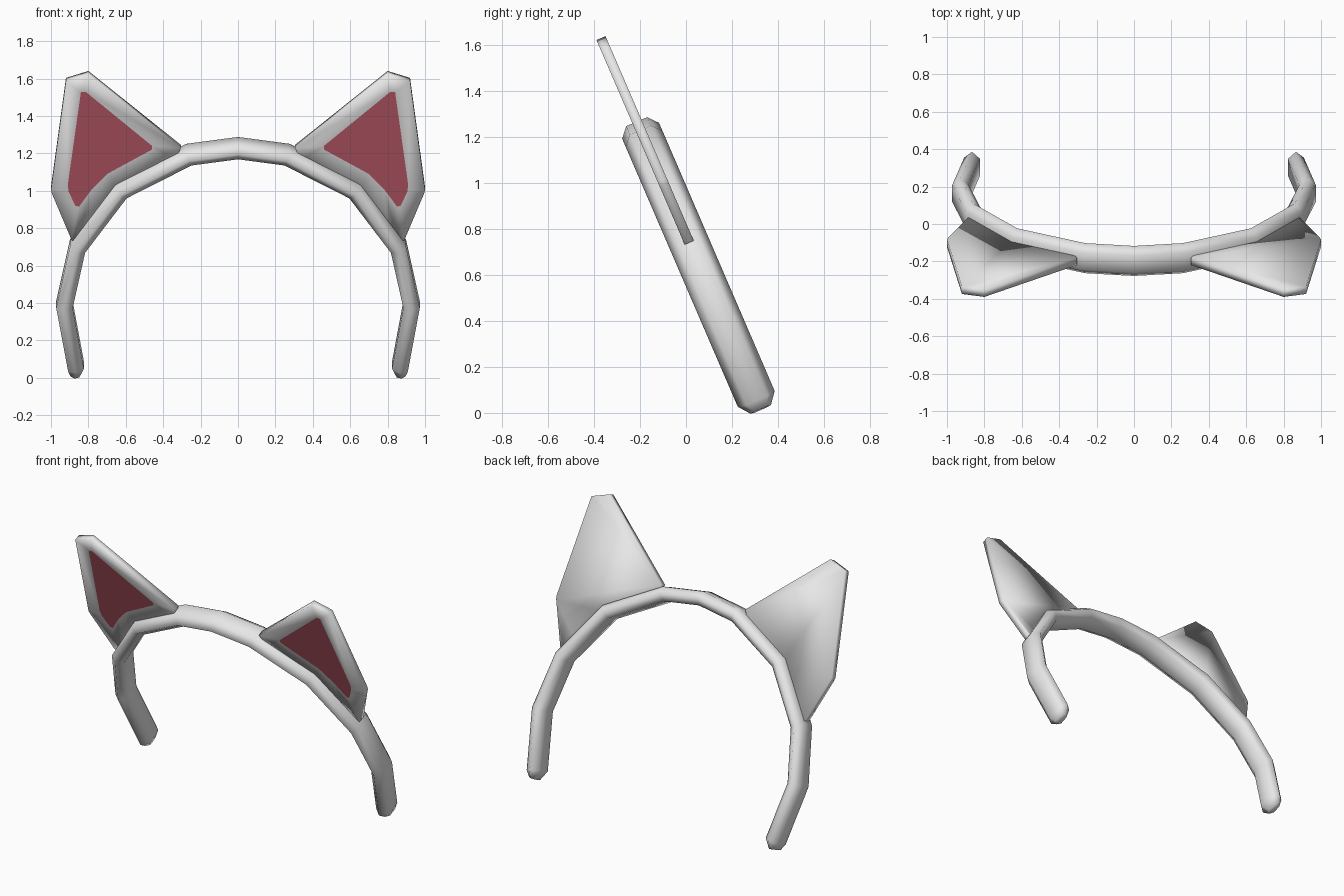
import bpy, bmesh, math
from mathutils import Vector

if "Cube" in bpy.data.objects:
    bpy.data.objects.remove(bpy.data.objects["Cube"])

TILT = math.atan2(0.396, 0.918)     # the whole band leans forward
C, S = math.cos(TILT), math.sin(TILT)
MID = 0.305                         # middle of the band width, across the plane


def place(x, u, n):
    """Point at x, height u in the leaning plane, depth n across it."""
    return Vector((x, C * n - S * u, S * n + C * u))


def material(name, rgb):
    m = bpy.data.materials.new(name)
    m.diffuse_color = (*rgb, 1)
    m.use_nodes = True
    m.node_tree.nodes["Principled BSDF"].inputs["Base Color"].default_value = m.diffuse_color
    return m


def finish(bm, name, mats):
    bmesh.ops.recalc_face_normals(bm, faces=bm.faces)
    for f in bm.faces:
        f.smooth = True
    me = bpy.data.meshes.new(name)
    bm.to_mesh(me)
    bm.free()
    for m in mats:
        me.materials.append(m)
    ob = bpy.data.objects.new(name, me)
    bpy.context.collection.objects.link(ob)
    return ob


white = material("soft white", (0.8, 0.8, 0.8))
pink = material("dusty pink", (0.53, 0.11, 0.15))

# Headband: flattened hexagon swept along an arch, ends tapered
half = [(0.262, 1.168), (0.625, 0.968), (0.858, 0.635), (0.928, 0.295),
        (0.866, -0.065), (0.872, -0.115)]
path = [Vector((-x, u)) for x, u in reversed(half)] + [Vector((0, 1.206))]
path += [Vector(p) for p in half]
section = [(-0.0875, 0), (-0.05, 0.043), (0.05, 0.043),
           (0.0875, 0), (0.05, -0.043), (-0.05, -0.043)]
bm = bmesh.new()
rings = []
last = len(path) - 1
for i, p in enumerate(path):
    a = (p - path[max(i - 1, 0)]).normalized()
    b = (path[min(i + 1, last)] - p).normalized()
    if i in (1, last - 1):          # keep the foot square to the leg
        a = b = a if i > 1 else b
    t = (a + b).normalized()
    side = Vector((-t.y, t.x))
    mitre = 1 / max(0.5, t.dot(b if i < last else a))
    k = 0.55 if i in (0, last) else 1
    rings.append([bm.verts.new(place(p.x + side.x * r * k * mitre,
                                     p.y + side.y * r * k * mitre,
                                     MID + n * k)) for n, r in section])
for r0, r1 in zip(rings, rings[1:]):
    for j in range(6):
        bm.faces.new((r0[j], r0[j - 1], r1[j - 1], r1[j]))
bm.faces.new(rings[0])
bm.faces.new(rings[-1])
finish(bm, "headband", [white])

# Ears: thin plate whose front holds an inset pink panel
rim = [(0.80, 1.645), (0.92, 1.605), (1.0, 0.97), (0.995, 0.95), (0.89, 0.68),
       (0.86, 0.66), (0.80, 0.75), (0.64, 0.96), (0.34, 1.14), (0.305, 1.215)]
panel = [(0.815, 1.543), (0.84, 1.54), (0.91, 1.0), (0.905, 0.96),
         (0.87, 0.879), (0.85, 0.874), (0.78, 0.977), (0.70, 1.064),
         (0.46, 1.206), (0.46, 1.228)]
bm = bmesh.new()
back, front, inner = ([bm.verts.new(place(x, u, n)) for x, u in pts]
                      for pts, n in ((rim, 0.328), (rim, 0.285), (panel, 0.285)))
for j in range(len(rim)):
    for r0, r1 in ((back, front), (front, inner)):
        bm.faces.new((r0[j - 1], r0[j], r1[j], r1[j - 1]))
bm.faces.new(back)
bm.faces.new(inner).material_index = 1
ears = finish(bm, "ears", [white, pink])
ears.modifiers.new("mirror", "MIRROR").use_mirror_merge = False
